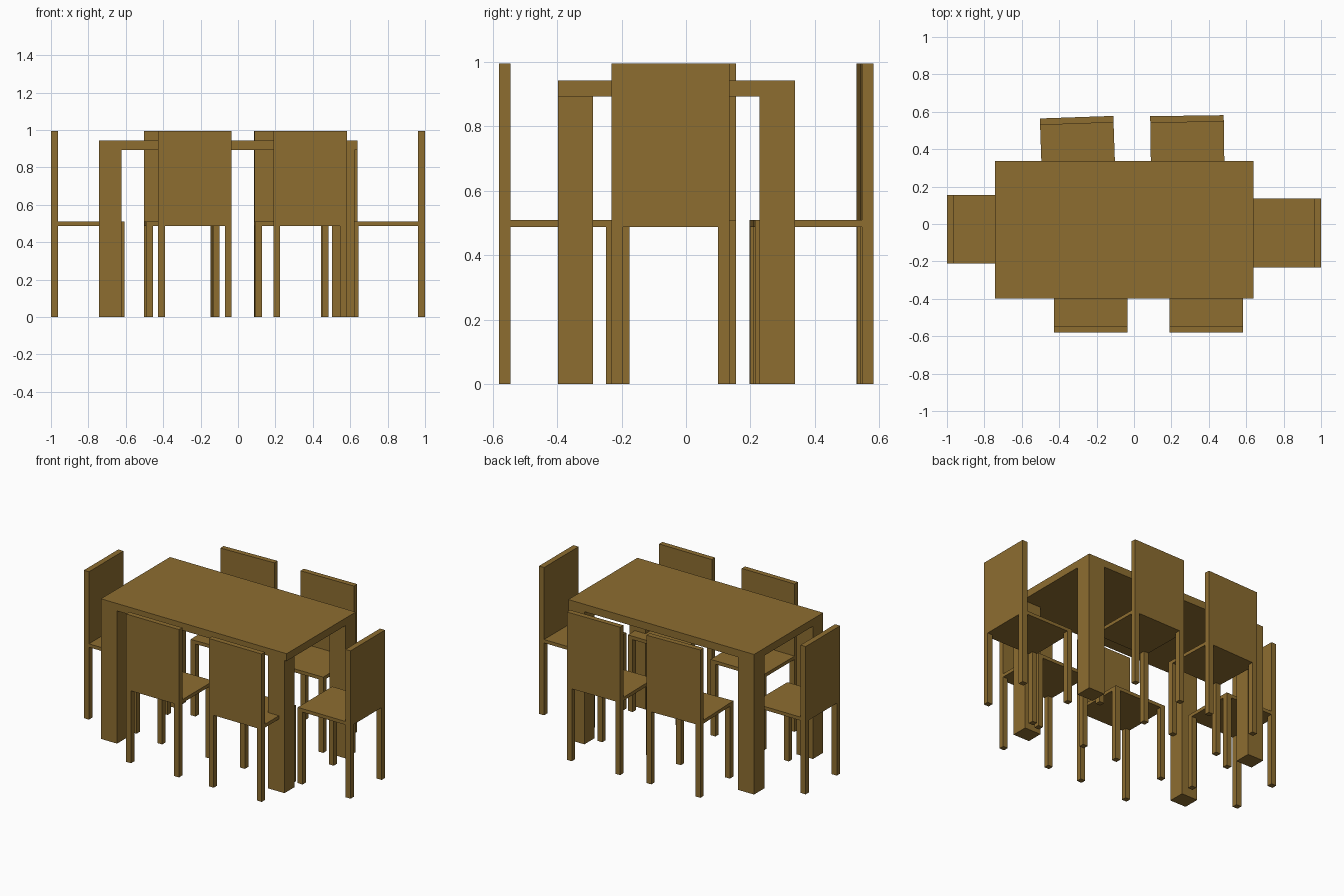
import bpy
from math import radians
from mathutils import Matrix, Vector

if "Cube" in bpy.data.objects:
    bpy.data.objects.remove(bpy.data.objects["Cube"])

wood = bpy.data.materials.new("wood")
wood.diffuse_color = (0.27, 0.155, 0.03, 1)
wood.use_nodes = True
wood.node_tree.nodes["Principled BSDF"].inputs["Base Color"].default_value = wood.diffuse_color


def box(name, x, y, z, mat=Matrix()):
    """Box from (min, max) ranges, placed by a matrix."""
    bpy.ops.mesh.primitive_cube_add(size=1)
    ob = bpy.context.object
    ob.name = name
    lo, hi = Vector((x[0], y[0], z[0])), Vector((x[1], y[1], z[1]))
    size = hi - lo
    ob.data.transform(mat @ Matrix.Translation((lo + hi) / 2) @ Matrix.Diagonal((*size, 1)))
    ob.data.materials.append(wood)
    return ob


def chair(name, centre, facing, width, depth, back):
    """Chair whose backrest faces local -y; centre is the middle of its outer back edge."""
    m = Matrix.Translation((*centre, 0)) @ Matrix.Rotation(radians(facing), 4, 'Z')
    w, leg = width / 2, 0.036
    box(name + "_seat", (-w, w), (back, depth), (0.487, 0.51), m)
    box(name + "_backrest", (-w, w), (0, back), (0.487, 0.995), m)
    for side, x in (("left", (-w, -w + leg)), ("right", (w - leg, w))):
        box(f"{name}_rear_leg_{side}", x, (0, back), (0, 0.487), m)
        box(f"{name}_front_leg_{side}", x, (depth - leg, depth), (0, 0.487), m)


# Table
box("table_top", (-0.743, 0.64), (-0.397, 0.338), (0.893, 0.943))
for name, x, y in (
    ("front_left", (-0.743, -0.623), (-0.397, -0.288)),
    ("front_right", (0.503, 0.624), (-0.397, -0.288)),
    ("back_left", (-0.743, -0.623), (0.228, 0.338)),
    ("back_right", (0.52, 0.64), (0.228, 0.338)),
):
    box("table_leg_" + name, x, y, (0, 0.893))

# Chairs along the two long sides
chair("front_chair_left", (-0.23, -0.58), 0, 0.393, 0.367, 0.035)
chair("front_chair_right", (0.386, -0.58), 0, 0.393, 0.367, 0.035)
chair("back_chair_left", (-0.307, 0.571), 182, 0.393, 0.367, 0.035)
chair("back_chair_right", (0.283, 0.579), 180.8, 0.393, 0.367, 0.035)

# Chairs at the two ends
chair("left_end_chair", (-1.0, -0.028), -90, 0.367, 0.393, 0.038)
chair("right_end_chair", (1.0, -0.048), 90, 0.367, 0.393, 0.038)
